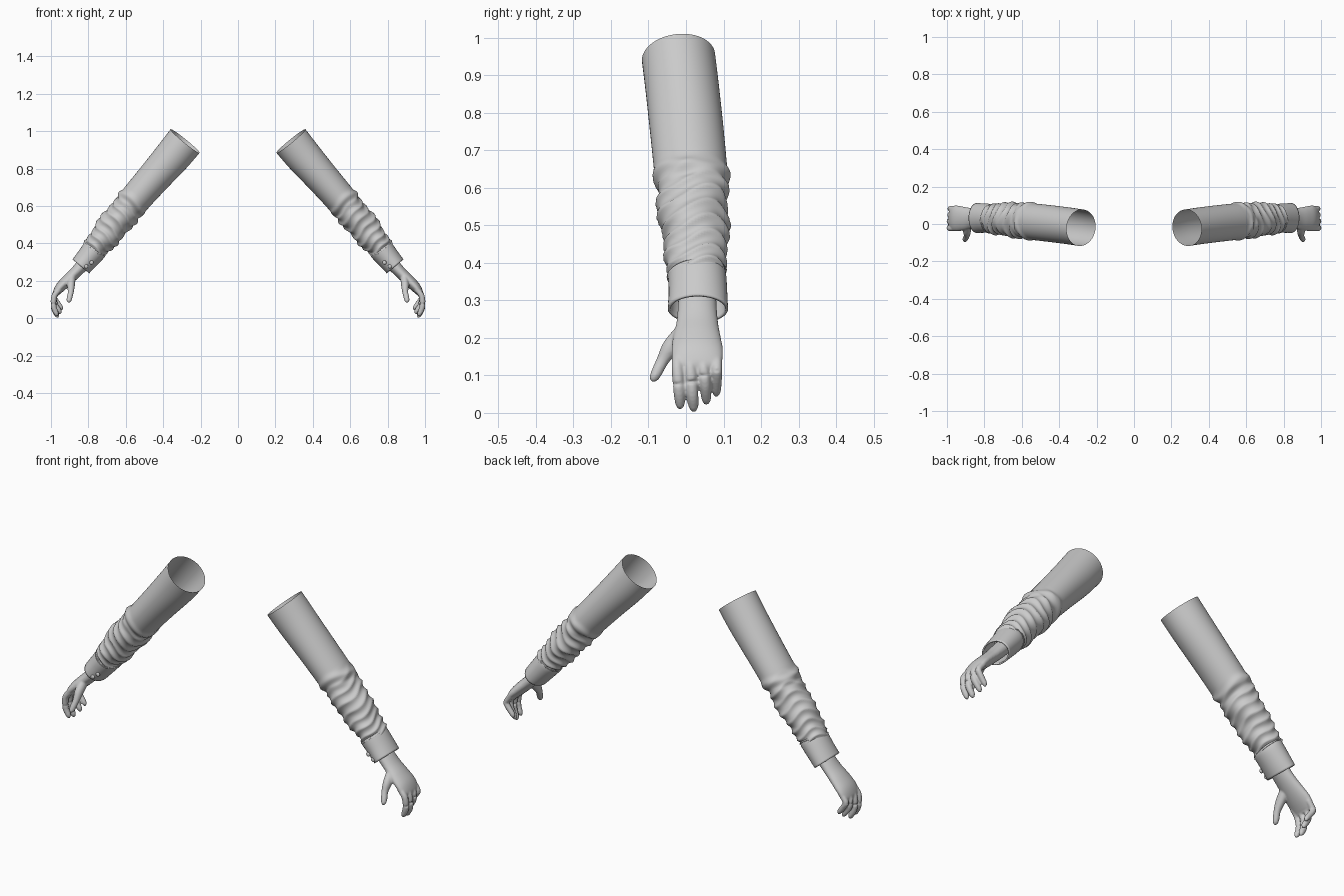
import bpy, bmesh, math
from mathutils import Vector

if "Cube" in bpy.data.objects:
    bpy.data.objects.remove(bpy.data.objects["Cube"])

grey = bpy.data.materials.new("plain grey")
grey.diffuse_color = (0.6, 0.6, 0.6, 1)
grey.use_nodes = True
grey.node_tree.nodes["Principled BSDF"].inputs["Base Color"].default_value = grey.diffuse_color


def spline(rows, steps):
    """Catmull-Rom through rows of (x, y, z, in-plane radius, y radius)."""
    p = [Vector(r) for r in rows]
    p = [2 * p[0] - p[1]] + p + [2 * p[-1] - p[-2]]
    out = []
    for i in range(1, len(p) - 2):
        a, b, c, d = p[i - 1:i + 3]
        for k in range(steps):
            t = k / steps
            out.append(0.5 * (2 * b + (c - a) * t + (2 * a - 5 * b + 4 * c - d) * t * t
                              + (3 * b - a - 3 * c + d) * t ** 3))
    return out + [p[-2]]


def loft(bm, rows, steps, sides, cap=True, fold=None):
    """Elliptical tube along a smooth path, optionally with cloth folds."""
    st = spline(rows, steps)
    pts = [Vector(s[:3]) for s in st]
    rings = []
    for i, s in enumerate(st):
        t = (pts[min(i + 1, len(pts) - 1)] - pts[max(i - 1, 0)]).normalized()
        side = Vector((0, 1, 0))
        side = (side - t * side.dot(t)).normalized()
        up = t.cross(side)
        if up.z < 0:
            up = -up
        ring = []
        for j in range(sides):
            a = 2 * math.pi * j / sides
            d = fold(i / (len(st) - 1), a) if fold else 0
            ring.append(bm.verts.new(pts[i] + up * math.cos(a) * (s[3] + d)
                                     + side * math.sin(a) * (s[4] + d)))
        rings.append(ring)
    for r, q in zip(rings, rings[1:]):
        for j in range(sides):
            k = (j + 1) % sides
            bm.faces.new((r[j], r[k], q[k], q[j]))
    if cap:
        bm.faces.new(rings[0][::-1])
        bm.faces.new(rings[-1])


def finish(name, bm):
    bmesh.ops.recalc_face_normals(bm, faces=bm.faces)
    me = bpy.data.meshes.new(name)
    bm.to_mesh(me)
    bm.free()
    me.materials.append(grey)
    me.polygons.foreach_set("use_smooth", [True] * len(me.polygons))
    ob = bpy.data.objects.new(name, me)
    bpy.context.collection.objects.link(ob)
    return ob


def mirror(ob):
    ob.modifiers.new("other arm", 'MIRROR').use_mirror_merge = False


def bump(x, w):
    return math.exp(-(x / w) ** 2)


def cloth(s, a):
    """Diagonal creases on the forearm and a heavy fold at the elbow."""
    mask = min(max((s - 0.40) / 0.1, 0), 1) * min(max((0.97 - s) / 0.1, 0), 1)
    w1 = math.sin(48 * s + 1.6 * math.sin(a + 0.6) + 0.7 * math.sin(3 * a))
    w2 = math.sin(31 * s - 2.2 * math.cos(a - 0.5) + 1.3)
    w3 = math.sin(3 * a + 22 * s)
    d = mask * (0.0045 * (1 - 2 * abs(w1)) + 0.003 * w2 + 0.0025 * w3)
    ridge = 0.44 + 0.015 * math.sin(2 * a + 1)
    return d + 0.007 * bump(s - ridge, 0.018) - 0.005 * bump(s - ridge - 0.04, 0.018)


# sleeve: open tube from the shoulder to the cuff
bm = bmesh.new()
loft(bm, [(0.283, -0.020, 0.947, 0.100, 0.098),
          (0.350, -0.010, 0.865, 0.097, 0.098),
          (0.455, 0.003, 0.745, 0.089, 0.098),
          (0.555, 0.014, 0.630, 0.084, 0.097),
          (0.625, 0.020, 0.545, 0.083, 0.093),
          (0.695, 0.025, 0.460, 0.079, 0.086),
          (0.755, 0.028, 0.385, 0.067, 0.077),
          (0.795, 0.031, 0.330, 0.056, 0.071)], 18, 64, False, cloth)
mirror(finish("sleeve", bm))

# cuff: turned-back band with a thickness
bm = bmesh.new()
loft(bm, [(0.759, 0.029, 0.375, 0.061, 0.073),
          (0.766, 0.030, 0.366, 0.066, 0.077),
          (0.805, 0.032, 0.319, 0.062, 0.078),
          (0.840, 0.032, 0.277, 0.058, 0.080)], 6, 48, False)
cuff = finish("cuff", bm)
sol = cuff.modifiers.new("thickness", 'SOLIDIFY')
sol.thickness = 0.007
sol.offset = -1
mirror(cuff)

# buttons on the front of the cuff
bm = bmesh.new()
for x, y, z in ((0.812, -0.042, 0.277), (0.783, -0.041, 0.297)):
    r = bmesh.ops.create_uvsphere(bm, u_segments=16, v_segments=8, radius=0.011)
    bmesh.ops.scale(bm, vec=(1, 0.6, 1), verts=r["verts"])
    bmesh.ops.translate(bm, vec=(x, y, z), verts=r["verts"])
mirror(finish("cuff_buttons", bm))

# hand: forearm and palm, four fingers and thumb fused into one skin
bm = bmesh.new()
loft(bm, [(0.785, 0.030, 0.335, 0.036, 0.050),
          (0.835, 0.030, 0.280, 0.034, 0.052),
          (0.875, 0.030, 0.238, 0.031, 0.056),
          (0.915, 0.029, 0.200, 0.030, 0.064),
          (0.950, 0.030, 0.165, 0.027, 0.069),
          (0.972, 0.030, 0.135, 0.019, 0.066),
          (0.978, 0.030, 0.118, 0.012, 0.060)], 6, 32)
for y0, y1, x_tip, z_tip, r in ((-0.022, -0.016, 0.966, 0.010, 0.0155),
                                (0.013, 0.020, 0.963, 0.003, 0.016),
                                (0.048, 0.054, 0.950, 0.022, 0.0155),
                                (0.083, 0.081, 0.942, 0.043, 0.0145)):
    bend = z_tip + 0.055
    loft(bm, [(0.955, y0, 0.155, r, r),
              (0.982, y0 - 0.001, 0.118, r, r),
              (0.986 - (0.966 - x_tip) * 0.4, (y0 + y1) / 2, bend, r, r),
              (x_tip + 0.006, y1, z_tip + 0.016, r * 0.85, r * 0.85),
              (x_tip, y1, z_tip, r * 0.35, r * 0.35)], 6, 16)
loft(bm, [(0.890, -0.005, 0.215, 0.022, 0.026),
          (0.893, -0.040, 0.175, 0.021, 0.024),
          (0.894, -0.062, 0.140, 0.016, 0.017),
          (0.901, -0.078, 0.108, 0.015, 0.015),
          (0.904, -0.086, 0.092, 0.012, 0.012),
          (0.905, -0.089, 0.083, 0.005, 0.005)], 6, 16)
hand = finish("hand", bm)
rem = hand.modifiers.new("fuse", 'REMESH')
rem.mode = 'VOXEL'
rem.voxel_size = 0.004
rem.use_smooth_shade = True
sm = hand.modifiers.new("soften", 'SMOOTH')
sm.factor = 0.5
sm.iterations = 6
mirror(hand)
